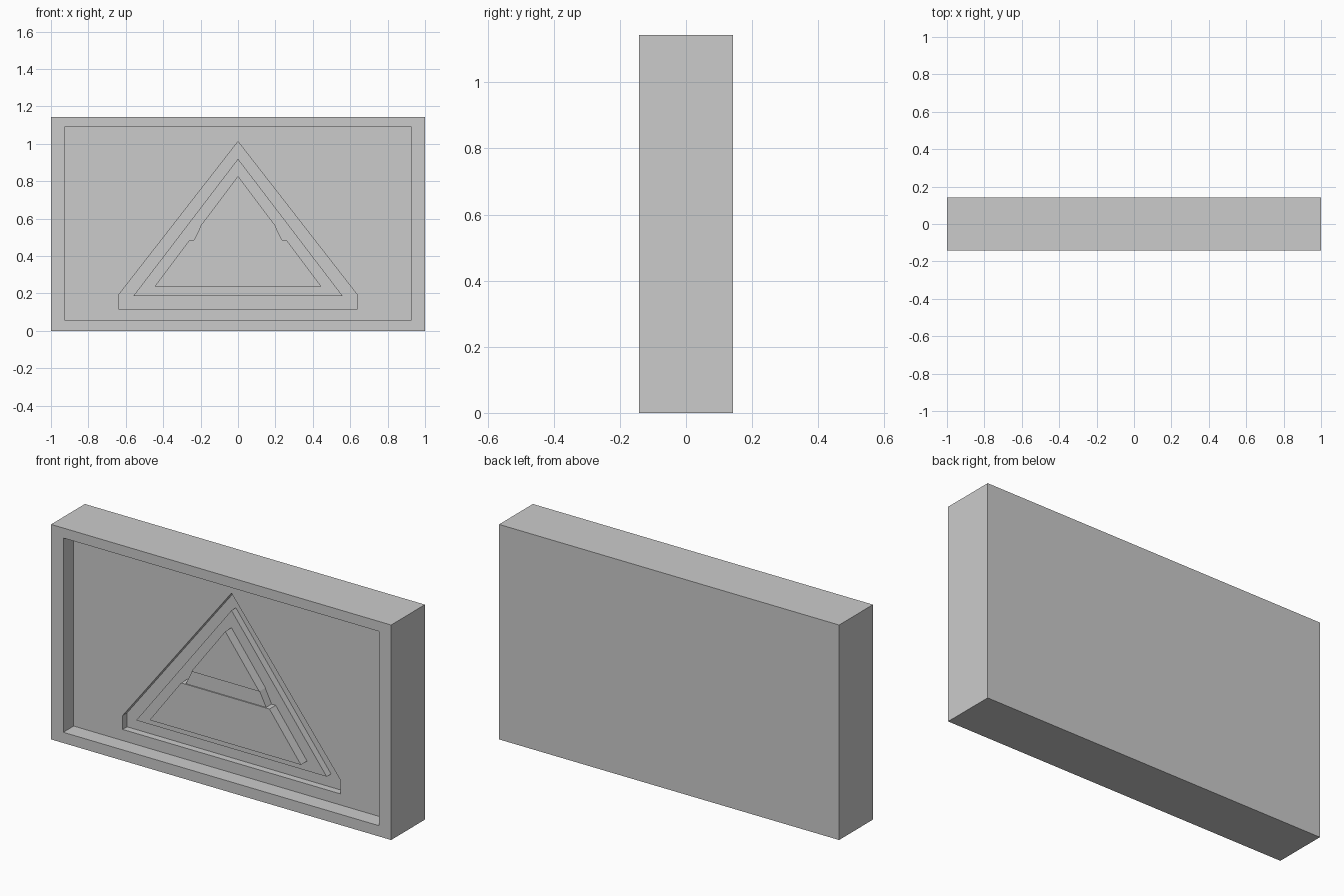
import bpy

if "Cube" in bpy.data.objects:
    bpy.data.objects.remove(bpy.data.objects["Cube"])

FRONT, BACK = -0.142, 0.142   # slab faces
FLOOR = -0.055                # bottom of the framed recess
GROOVE = -0.018               # bottom of the triangular pocket
RAISED = -0.107               # face of the inner emblem


def plate(name, right_half, y0, y1):
    """Extrude a profile in XZ, mirrored about x = 0, between two depths."""
    left = [(-x, z) for x, z in reversed(right_half) if x > 0]
    loop = right_half + left
    n = len(loop)
    verts = [(x, y, z) for y in (y0, y1) for x, z in loop]
    faces = [tuple(range(n)), tuple(reversed(range(n, 2 * n)))]
    faces += [(i, i + n, (i + 1) % n + n, (i + 1) % n) for i in range(n)]
    mesh = bpy.data.meshes.new(name)
    mesh.from_pydata(verts, [], faces)
    obj = bpy.data.objects.new(name, mesh)
    bpy.context.collection.objects.link(obj)
    return obj


def carve(target, cutter):
    mod = target.modifiers.new("carve", 'BOOLEAN')
    mod.operation = 'DIFFERENCE'
    mod.solver = 'EXACT'
    mod.object = cutter
    bpy.context.view_layer.objects.active = target
    bpy.ops.object.modifier_apply(modifier=mod.name)
    bpy.data.objects.remove(cutter)


# Slab with framed recess and triangular pocket
slab = plate("framed_panel", [(1, 0), (1, 1.143)], FRONT, BACK)
carve(slab, plate("recess_cutter", [(0.928, 0.057), (0.928, 1.09)], FRONT - 0.1, FLOOR))
carve(slab, plate("pocket_cutter",
                  [(0.64, 0.116), (0.64, 0.19), (0, 1.012)], FRONT - 0.05, GROOVE))

# Triangle standing in the pocket, flush with the recess floor
plate("base_triangle", [(0.56, 0.186), (0, 0.92)], FLOOR, GROOVE)

# Raised emblem: top triangle, slightly set-back waist, lower trapezoid
plate("upper_triangle", [(0.2, 0.562), (0, 0.828)], RAISED, FLOOR)
plate("waist_bar", [(0.236, 0.485), (0.198, 0.562)], RAISED + 0.006, FLOOR)
plate("lower_trapezoid", [(0.445, 0.238), (0.26, 0.485)], RAISED, FLOOR)
